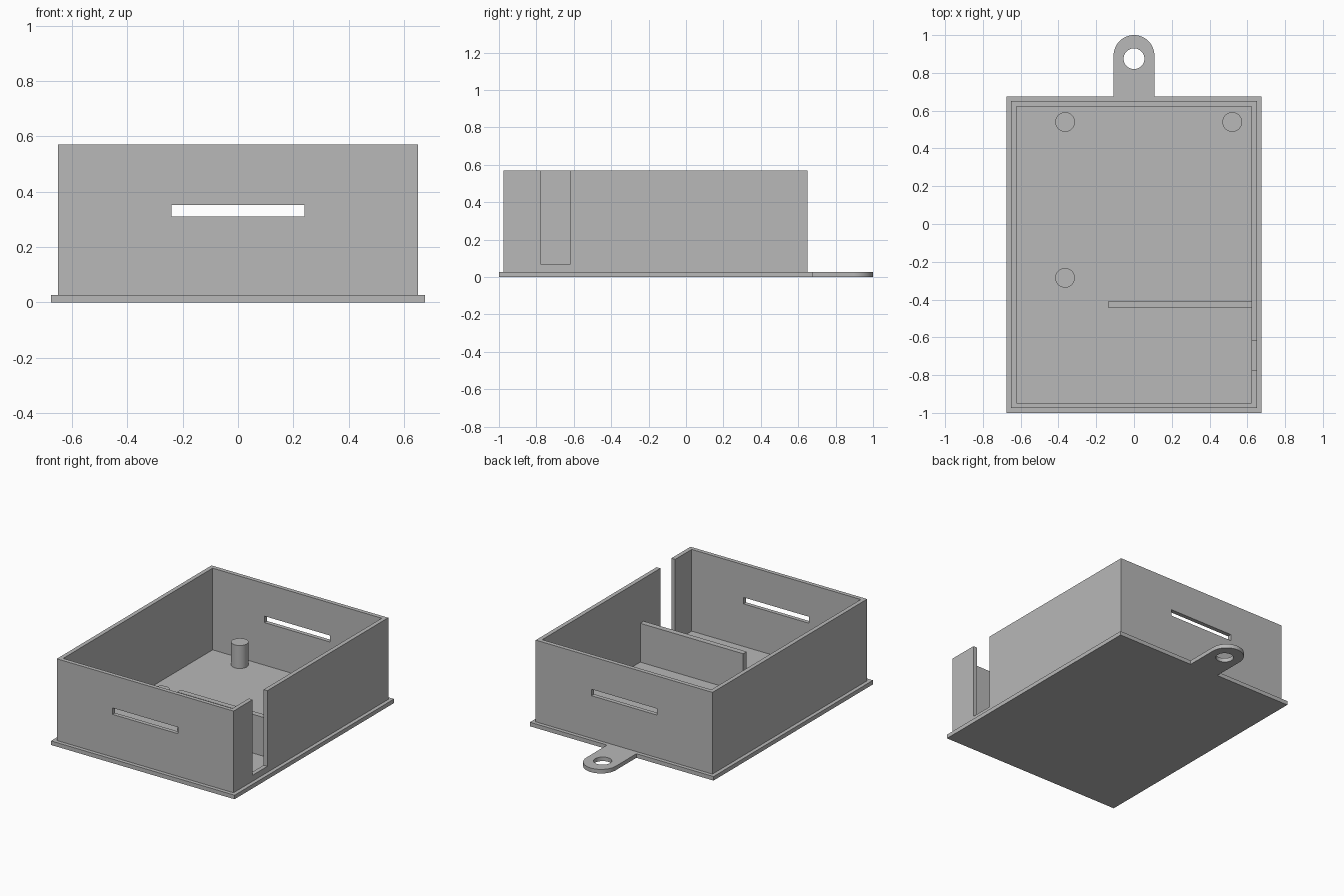
import bpy
import bmesh
from math import sin, cos, pi, radians

cube = bpy.data.objects.get("Cube")
if cube:
    bpy.data.objects.remove(cube, do_unlink=True)

grey = bpy.data.materials.new("grey_plastic")
grey.use_nodes = True
grey.diffuse_color = (0.48, 0.48, 0.48, 1)
grey.node_tree.nodes["Principled BSDF"].inputs["Base Color"].default_value = grey.diffuse_color

BASE = 0.027    # base plate thickness
TOP = 0.57      # rim height


def prism(name, outline, z0, z1):
    """Extrude a counter-clockwise outline from z0 to z1."""
    bm = bmesh.new()
    face = bm.faces.new([bm.verts.new((x, y, z0)) for x, y in outline])
    up = bmesh.ops.extrude_face_region(bm, geom=[face])["geom"]
    for v in up:
        if isinstance(v, bmesh.types.BMVert):
            v.co.z = z1
    bmesh.ops.recalc_face_normals(bm, faces=bm.faces[:])
    mesh = bpy.data.meshes.new(name)
    bm.to_mesh(mesh)
    bm.free()
    mesh.materials.append(grey)
    obj = bpy.data.objects.new(name, mesh)
    bpy.context.collection.objects.link(obj)
    return obj


def box(name, x0, x1, y0, y1, z0, z1):
    return prism(name, [(x0, y0), (x1, y0), (x1, y1), (x0, y1)], z0, z1)


def arc(cx, cy, r, start, end, steps):
    angles = [start + (end - start) * i / steps for i in range(steps + 1)]
    return [(cx + r * cos(a), cy + r * sin(a)) for a in angles]


def select(obj):
    bpy.ops.object.select_all(action="DESELECT")
    obj.select_set(True)
    bpy.context.view_layer.objects.active = obj


def cut(obj, cutter):
    """Subtract the cutter, then discard it."""
    cutter.hide_render = True
    mod = obj.modifiers.new("cut", "BOOLEAN")
    mod.operation = "DIFFERENCE"
    mod.solver = "EXACT"
    mod.object = cutter
    select(obj)
    bpy.ops.object.modifier_apply(modifier=mod.name)
    bpy.data.objects.remove(cutter, do_unlink=True)


def smooth(obj):
    select(obj)
    bpy.ops.object.shade_smooth_by_angle(angle=radians(30))


# Base plate with a rounded hanging tab at the back
tab = arc(0, 0.892, 0.108, 0, pi, 32)
outline = [(-0.675, -1), (0.675, -1), (0.675, 0.675), (0.108, 0.675)]
outline += tab + [(-0.108, 0.675), (-0.675, 0.675)]
plate = prism("base_plate", outline, 0, BASE)
cut(plate, prism("tab_hole", arc(0, 0.875, 0.055, 0, 2 * pi, 48)[:-1], -0.1, 0.1))
smooth(plate)

# Walls with front and back slots and a notch in the left side
walls = box("walls", -0.65, 0.65, -0.975, 0.65, BASE, TOP)
cut(walls, box("cavity", -0.622, 0.622, -0.948, 0.622, -0.1, 1))
cut(walls, box("long_slots", -0.24, 0.24, -1.2, 1.2, 0.31, 0.353))
cut(walls, box("side_notch", 0.6, 0.7, -0.775, -0.62, 0.067, 1))

# Low partition joined to the left wall
box("partition", -0.135, 0.622, -0.445, -0.408, BASE, 0.285)

# Mounting posts
for name, x, y in (("back_right_post", -0.365, 0.54),
                   ("back_left_post", 0.52, 0.54),
                   ("front_right_post", -0.365, -0.285)):
    smooth(prism(name, arc(x, y, 0.052, 0, 2 * pi, 40)[:-1], BASE, 0.18))
